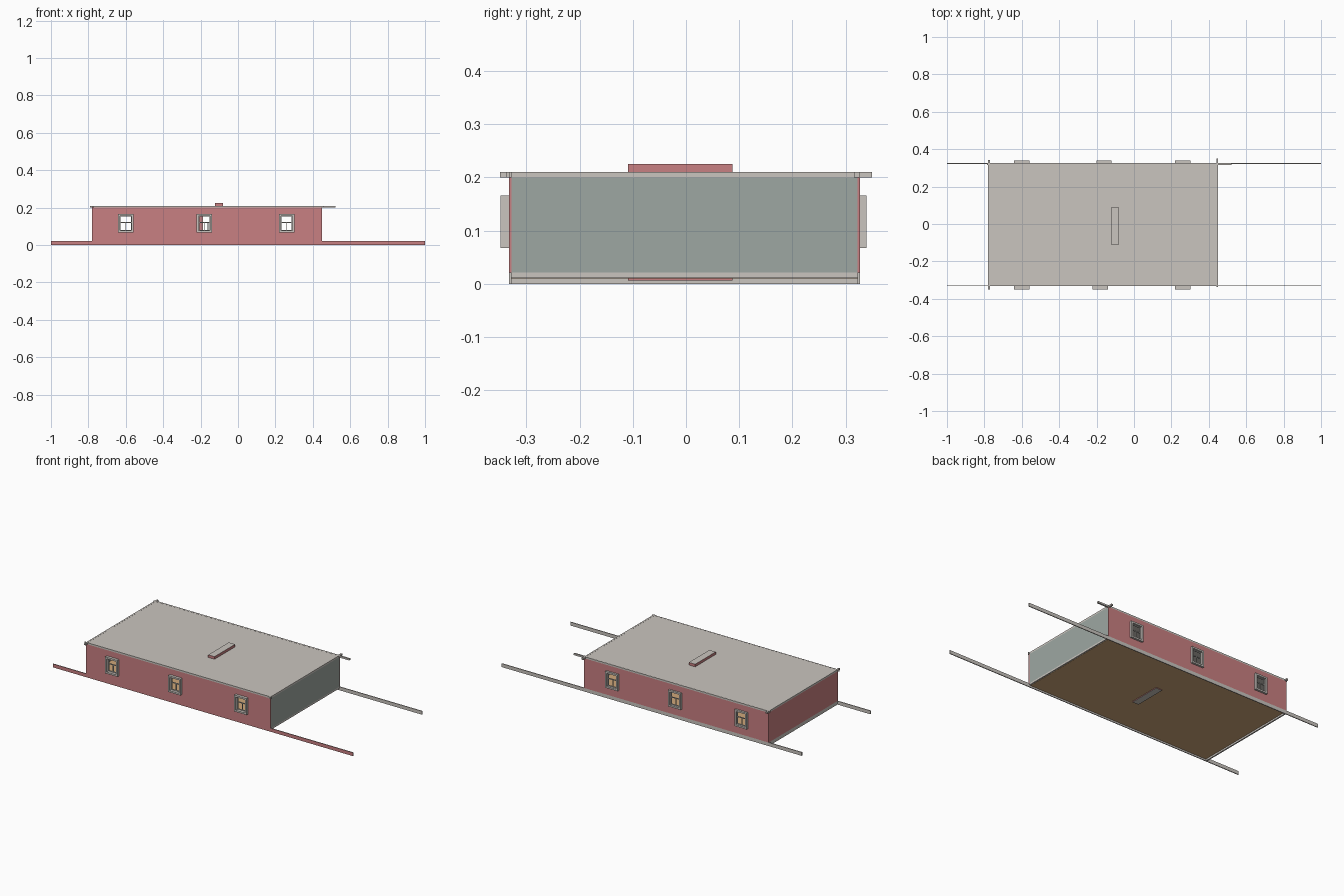
import bpy, bmesh

if "Cube" in bpy.data.objects:
    bpy.data.objects.remove(bpy.data.objects["Cube"])


def material(name, r, g, b):
    def lin(c):
        c /= 255
        return c / 12.92 if c < 0.04045 else ((c + 0.055) / 1.055) ** 2.4
    m = bpy.data.materials.new(name)
    m.diffuse_color = (lin(r), lin(g), lin(b), 1)
    m.use_nodes = True
    m.node_tree.nodes["Principled BSDF"].inputs["Base Color"].default_value = m.diffuse_color
    return m


RED = material("red_brick", 201, 128, 130)
STONE = material("pale_stone", 202, 197, 191)
TEAL = material("grey_green", 158, 167, 162)
TAN = material("tan_floor", 208, 168, 122)


def finish(name, bm, mats):
    bmesh.ops.recalc_face_normals(bm, faces=bm.faces)
    me = bpy.data.meshes.new(name)
    bm.to_mesh(me)
    bm.free()
    for m in mats:
        me.materials.append(m)
    ob = bpy.data.objects.new(name, me)
    bpy.context.collection.objects.link(ob)
    return ob


def box(name, x, y, z, mat, second=None, rule=None):
    """Box from (min, max) ranges; faces that meet the rule get the second colour."""
    bm = bmesh.new()
    v = [[[bm.verts.new((a, b, c)) for c in z] for b in y] for a in x]
    for i in (0, 1):
        bm.faces.new((v[i][0][0], v[i][1][0], v[i][1][1], v[i][0][1]))
        bm.faces.new((v[0][i][0], v[1][i][0], v[1][i][1], v[0][i][1]))
        bm.faces.new((v[0][0][i], v[1][0][i], v[1][1][i], v[0][1][i]))
    bmesh.ops.recalc_face_normals(bm, faces=bm.faces)
    if second:
        for f in bm.faces:
            f.material_index = int(rule(f.normal))
    return finish(name, bm, [mat] + ([second] if second else []))


def pierced_plate(name, x, y, z, holes, mat):
    """Upright plate in the xz plane with rectangular holes (x0, x1, z0, z1)."""
    xs = sorted(set(list(x) + [h[i] for h in holes for i in (0, 1)]))
    zs = sorted(set(list(z) + [h[i] for h in holes for i in (2, 3)]))
    bm = bmesh.new()
    grid = [[bm.verts.new((a, y[0], c)) for c in zs] for a in xs]
    for i in range(len(xs) - 1):
        for j in range(len(zs) - 1):
            cx, cz = (xs[i] + xs[i + 1]) / 2, (zs[j] + zs[j + 1]) / 2
            if not any(h[0] < cx < h[1] and h[2] < cz < h[3] for h in holes):
                bm.faces.new((grid[i][j], grid[i + 1][j],
                              grid[i + 1][j + 1], grid[i][j + 1]))
    ext = bmesh.ops.extrude_face_region(bm, geom=bm.faces[:], use_keep_orig=True)
    moved = [g for g in ext["geom"] if isinstance(g, bmesh.types.BMVert)]
    bmesh.ops.translate(bm, verts=moved, vec=(0, y[1] - y[0], 0))
    return finish(name, bm, [mat])


X0, X1 = -0.78, 0.45          # ends of the house
YF = (-0.3325, -0.3275)       # front wall thickness
YB = (0.322, 0.327)           # back wall thickness
SILL, HEAD = 0.067, 0.166     # window frame height range
HALF, BAR = 0.041, 0.010      # window half width and frame bar


def long_wall(side, y, frame_y, centres):
    # Wall with real openings
    holes = [(c - HALF + BAR, c + HALF - BAR, SILL + BAR, HEAD - BAR) for c in centres]
    pierced_plate(side + "_wall", (X0, X1), y, (0.021, 0.2), holes, RED)
    for i, (c, h) in enumerate(zip(centres, holes)):
        # Projecting frame
        pierced_plate(f"{side}_window_frame_{i + 1}", (c - HALF, c + HALF), frame_y,
                      (SILL, HEAD), [h], STONE)
        # Sash: one upper pane, two lower panes
        t = 0.004
        panes = [(h[0] + t, h[1] - t, 0.124, h[3] - t),
                 (h[0] + t, c - t / 2, h[2] + t, 0.119),
                 (c + t / 2, h[1] - t, h[2] + t, 0.119)]
        pierced_plate(f"{side}_window_sash_{i + 1}", (h[0], h[1]), y,
                      (h[2], h[3]), panes, STONE)


long_wall("front", YF, (-0.349, YF[0]), (-0.60, -0.18, 0.26))
long_wall("back", YB, (YB[1], 0.339), (-0.60, -0.16, 0.26))

# End walls
box("left_wall", (X0, X0 + 0.005), (YF[1], YB[0]), (0.021, 0.2), RED)
box("right_wall", (X1 - 0.005, X1), (YF[1], YB[0]), (0.021, 0.2), TEAL)

# Long ground rails; the front one is red on its outer face
box("front_ground_rail", (-1, 1), YF, (0, 0.021), STONE, RED, lambda n: n.y < -0.5)
box("back_ground_rail", (-1, 1), YB, (0, 0.021), STONE)

# Ground beams under the end walls
box("left_ground_beam", (X0, X0 + 0.008), (YF[1], YB[0]), (0, 0.021), STONE)
box("right_ground_beam", (X1 - 0.008, X1), (YF[1], YB[0]), (0.011, 0.021), STONE)

# Floor
box("floor", (X0 + 0.008, X1 - 0.008), (YF[1], YB[0]), (0.010, 0.014), TAN)

# Roof slab and the eave beams that overshoot its corners
box("roof", (X0, X1), YF[:1] + YB[1:], (0.2, 0.2095), STONE)
box("front_eave_beam", (-0.79, 0.456), YF, (0.2, 0.21), STONE)
box("back_eave_beam", (-0.785, 0.52), (0.316, 0.326), (0.2, 0.21), STONE)
box("left_eave_beam", (X0, X0 + 0.01), (-0.350, 0.342), (0.2, 0.21), STONE)
box("right_eave_beam", (X1 - 0.01, X1), (-0.337, 0.350), (0.2, 0.21), STONE)

# Chimney stack running from below the floor to above the roof
box("chimney", (-0.122, -0.08), (-0.109, 0.087), (0.006, 0.225), RED, STONE,
    lambda n: abs(n.z) > 0.5)
